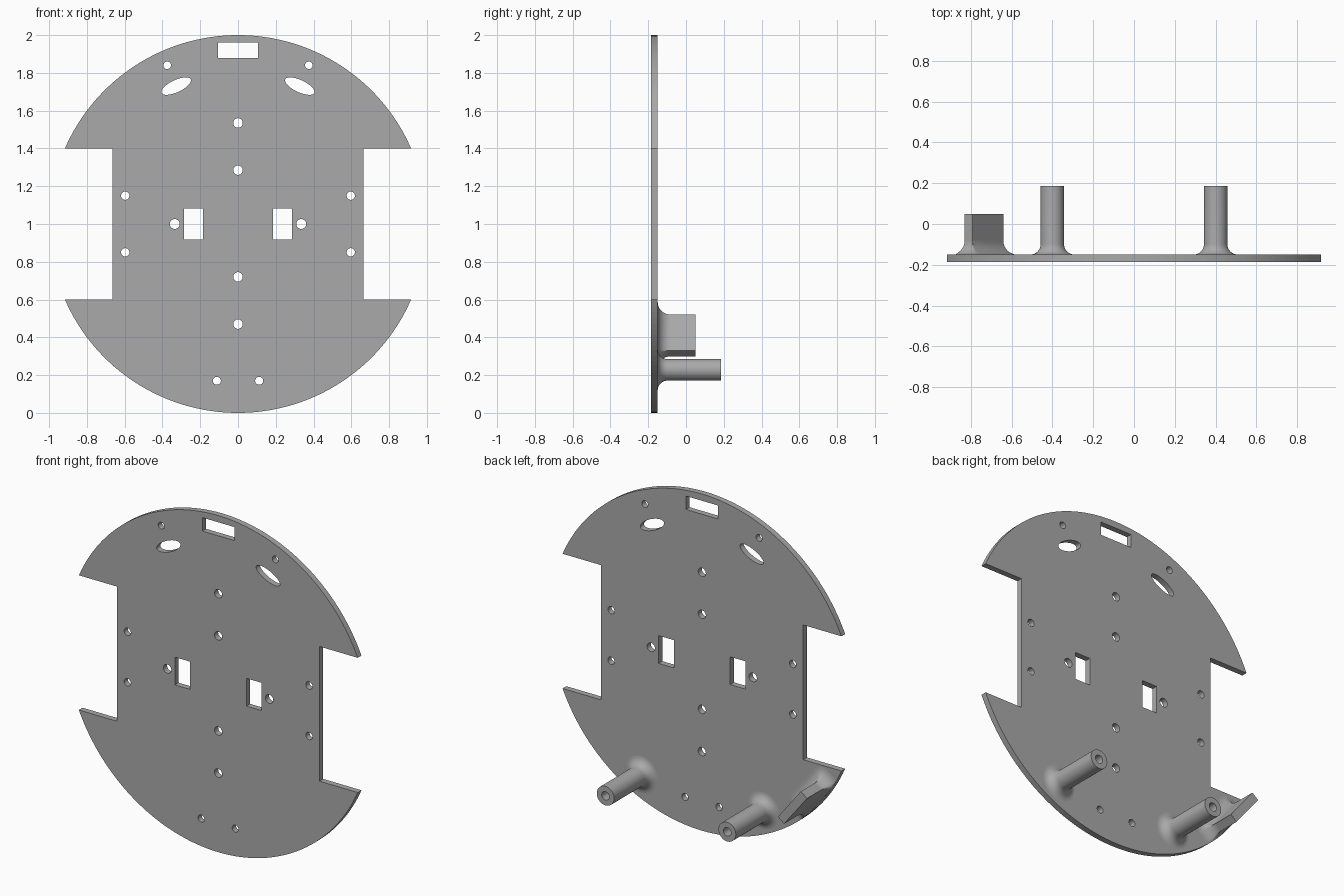
import bpy, bmesh
from math import sin, cos, pi, radians, sqrt, asin, hypot, atan2
from mathutils import Vector, Matrix

cube = bpy.data.objects.get("Cube")
if cube:
    bpy.data.objects.remove(cube, do_unlink=True)

grey = bpy.data.materials.new("plain grey")
grey.use_nodes = True
GREY = (0.4, 0.4, 0.4, 1)
grey.diffuse_color = GREY
grey.node_tree.nodes["Principled BSDF"].inputs["Base Color"].default_value = GREY

FRONT, BACK = -0.185, -0.15     # plate faces
CZ = 1.0                        # height of the disc centre


def add_object(name, data):
    ob = bpy.data.objects.new(name, data)
    bpy.context.collection.objects.link(ob)
    ob.data.materials.append(grey)
    return ob


def activate(ob):
    bpy.ops.object.select_all(action='DESELECT')
    ob.select_set(True)
    bpy.context.view_layer.objects.active = ob


def mesh_object(name, bm):
    bmesh.ops.recalc_face_normals(bm, faces=bm.faces)
    me = bpy.data.meshes.new(name)
    bm.to_mesh(me)
    bm.free()
    return add_object(name, me)


def ellipse(x, z, a, b, tilt=0.0, n=32):
    c, s = cos(tilt), sin(tilt)
    return [(x + a * cos(t) * c - b * sin(t) * s, z + a * cos(t) * s + b * sin(t) * c)
            for t in (2 * pi * i / n for i in range(n))]


def rectangle(x, z, w, h):
    return [(x + i * w / 2, z + j * h / 2) for i, j in ((-1, -1), (1, -1), (1, 1), (-1, 1))]


# Plate outline: a disc with a rectangular wheel notch on each side
a0 = asin(0.4)
top_arc = [(cos(a), CZ + sin(a)) for a in (a0 + (pi - 2 * a0) * i / 64 for i in range(65))]
low_arc = [(-x, 2 * CZ - z) for x, z in top_arc]
outline = ([(0.665, 1.4)] + top_arc + [(-0.665, 1.4), (-0.665, 0.6)]
           + low_arc + [(0.665, 0.6)])

# Openings: centre line holes, mirrored holes, slots and windows
loops = [outline, rectangle(0, 1.92, 0.21, 0.08)]
loops += [ellipse(0, z, 0.025, 0.025) for z in (0.47, 0.72, 1.285, 1.535)]
for s in (-1, 1):
    for x, z, r in ((0.335, 1, 0.026), (0.597, 1.15, 0.022), (0.597, 0.85, 0.022),
                    (0.112, 0.17, 0.021), (0.375, 1.84, 0.02)):
        loops.append(ellipse(s * x, z, r, r))
    loops.append(ellipse(s * 0.327, 1.73, 0.085, 0.032, -s * radians(25), 48))
    loops.append(rectangle(s * 0.235, 1.0, 0.1, 0.165))

curve = bpy.data.curves.new("base_plate", 'CURVE')
curve.dimensions = '2D'
curve.fill_mode = 'BOTH'
curve.extrude = (BACK - FRONT) / 2
for loop in loops:
    sp = curve.splines.new('POLY')
    sp.points.add(len(loop) - 1)
    for p, (x, z) in zip(sp.points, loop):
        p.co = (x, z, 0, 1)
    sp.use_cyclic_u = True
plate = add_object("base_plate", curve)
plate.rotation_euler = (pi / 2, 0, 0)
plate.location = (0, (FRONT + BACK) / 2, 0)
activate(plate)
bpy.ops.object.convert(target='MESH')
plate = bpy.context.view_layer.objects.active
bm = bmesh.new()
bm.from_mesh(plate.data)
bmesh.ops.remove_doubles(bm, verts=bm.verts, dist=1e-5)
bmesh.ops.recalc_face_normals(bm, faces=bm.faces)
for f in bm.faces:
    f.smooth = False
bm.to_mesh(plate.data)
bm.free()


def fillet(r, n=8):
    """(outward offset, height) pairs of a concave fillet, from the plate up."""
    return [(r * (1 - sin(a)), r * (1 - cos(a))) for a in (pi / 2 * i / n for i in range(n + 1))]


# Standoff posts: lathed profile with filleted foot and blind screw hole
def post(name, x, z, r=0.057, hole=0.025, tip=0.185, depth=0.2):
    profile = [(r + o, BACK + h) for o, h in fillet(0.052)]
    profile += [(r, tip), (hole, tip), (hole, tip - depth), (0, tip - depth)]
    bm = bmesh.new()
    vs = [bm.verts.new((px, py, 0)) for px, py in profile]
    edges = [bm.edges.new(e) for e in zip(vs, vs[1:])]
    bmesh.ops.spin(bm, geom=vs + edges, cent=(0, 0, 0), axis=(0, 1, 0),
                   angle=2 * pi, steps=40, use_duplicate=False)
    bmesh.ops.remove_doubles(bm, verts=bm.verts, dist=1e-5)
    ob = mesh_object(name, bm)
    ob.location = (x, 0, z)
    activate(ob)
    bpy.ops.object.shade_smooth_by_angle(angle=radians(35))


post("left_post", 0.4, 0.228)
post("right_post", -0.4, 0.228)

# Side lug: upright block along the rim, its foot filleted and trimmed to the disc
centre = Vector((-0.735, 0.41))
along = Vector((-0.62, 0.785)).normalized()
across = Vector((along.y, -along.x))
HALF_L, HALF_T, LUG_TOP = 0.121, 0.025, 0.05


def lug_ring(offset):
    pts = []
    for k, (i, j) in enumerate(((1, 1), (-1, 1), (-1, -1), (1, -1))):
        for m in range(7):
            a = pi / 2 * (k + m / 6)
            p = centre + along * (i * HALF_L + offset * cos(a)) + across * (j * HALF_T + offset * sin(a))
            d = p - Vector((0, CZ))
            if d.length > 1:
                p = Vector((0, CZ)) + d.normalized()
            pts.append(p)
    return pts


bm = bmesh.new()
levels = [(max(o, 0.0005), BACK + h) for o, h in fillet(0.068)] + [(0.0005, LUG_TOP)]
rings = [[bm.verts.new((p.x, y, p.y)) for p in lug_ring(o)] for o, y in levels]
for row, (lo, hi) in enumerate(zip(rings, rings[1:])):
    for i in range(len(lo)):
        j = (i + 1) % len(lo)
        f = bm.faces.new((lo[i], lo[j], hi[j], hi[i]))
        f.smooth = row < len(rings) - 2
bm.faces.new(rings[0])
bm.faces.new(rings[-1])
lug = mesh_object("side_lug", bm)

# Cross hole through the lug
bm = bmesh.new()
bmesh.ops.create_cone(bm, cap_ends=True, segments=32, radius1=0.043, radius2=0.043, depth=0.4)
normal = Vector((across.x, 0, across.y))
turn = normal.to_track_quat('Z', 'Y').to_matrix().to_4x4()
bm.transform(Matrix.Translation((centre.x, -0.05, centre.y)) @ turn)
cutter = mesh_object("lug_hole_cutter", bm)
cutter.hide_render = True
mod = lug.modifiers.new("hole", 'BOOLEAN')
mod.operation = 'DIFFERENCE'
mod.solver = 'EXACT'
mod.object = cutter
activate(lug)
bpy.ops.object.modifier_apply(modifier=mod.name)
bpy.data.objects.remove(cutter, do_unlink=True)
